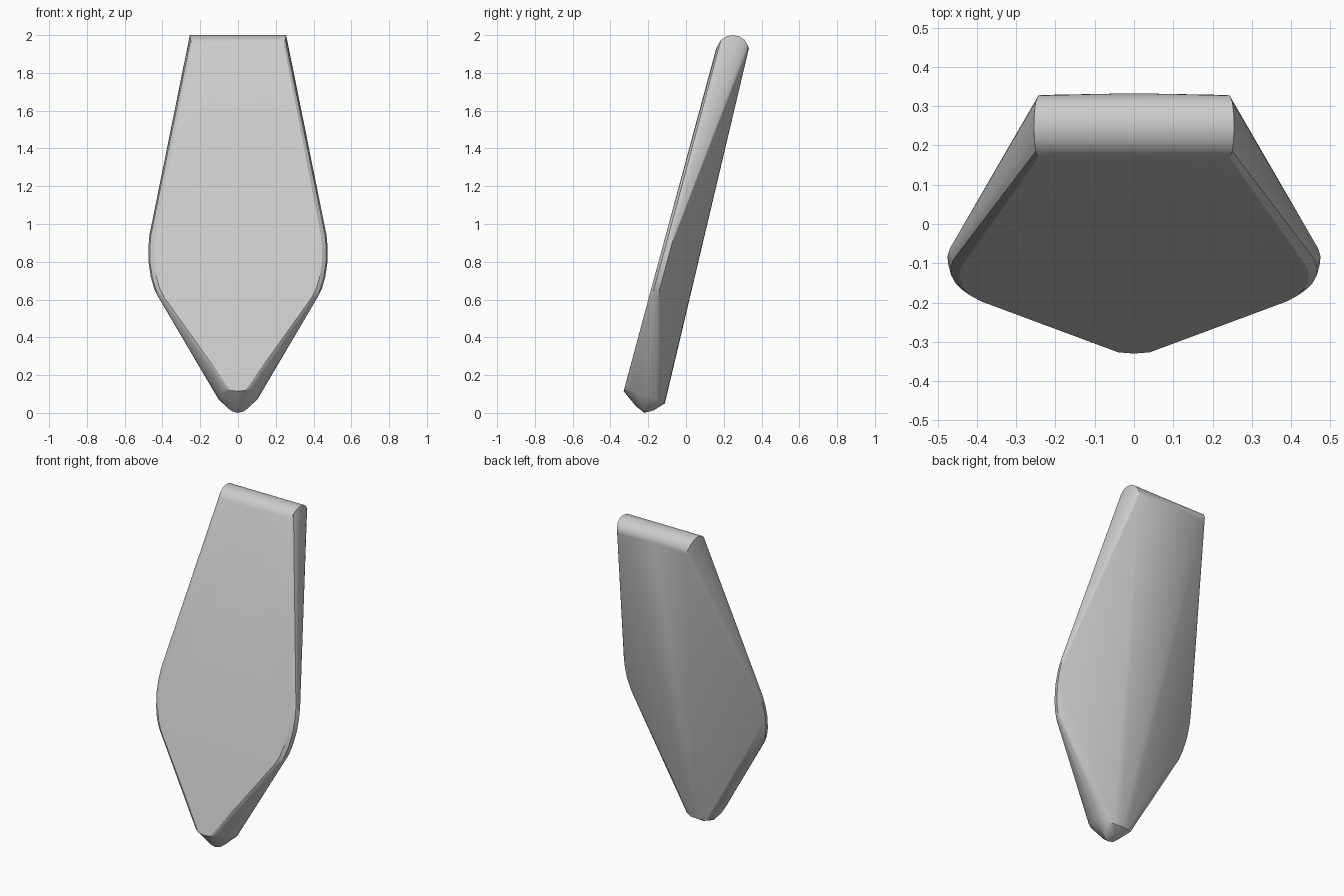
import bpy, bmesh, math

if "Cube" in bpy.data.objects:
    bpy.data.objects.remove(bpy.data.objects["Cube"])

# Front face is a leaning plane: depth of that plane at a given height
def front_y(z):
    return -0.33 + 0.2717 * (z - 0.12)

half = []

# Rounded top edge: arc across the thickness, fuller in the middle
for i in range(9):
    a = math.radians(190 - 25 * i)
    y = 0.248 + 0.082 * math.cos(a)
    z = 1.928 + 0.072 * math.sin(a)
    half.append((0.232 + 0.023 * max(0, math.sin(a)) ** 0.5, y, z))
half += [(0.235, 0.325, 1.92), (0.0, 0.333, 1.93), (0.0, 0.16, 1.93)]

# Rounded shoulders: front rim and outermost rim, (x, z)
for x, z in [(0.469, 0.94), (0.475, 0.87), (0.474, 0.80),
             (0.462, 0.72), (0.445, 0.66), (0.42, 0.61)]:
    half.append((x - 0.03, front_y(z), z))
    half.append((x - 0.008, front_y(z) + 0.015, z))
    half.append((x, front_y(z) + 0.045, z))

# Blunt rounded foot: front lip, back lip, underside
half += [(0.0, -0.33, 0.115), (0.04, -0.327, 0.12), (0.07, -0.312, 0.13),
         (0.0, -0.112, 0.05), (0.05, -0.115, 0.05), (0.085, -0.13, 0.057),
         (0.103, -0.16, 0.072), (0.11, -0.20, 0.09), (0.095, -0.26, 0.10),
         (0.05, -0.20, 0.022), (0.0, -0.22, 0.0), (0.0, -0.17, 0.014),
         (0.03, -0.22, 0.008), (0.0, -0.265, 0.035)]

# Slab: mirrored points wrapped in a convex skin
bm = bmesh.new()
for x, y, z in half:
    bm.verts.new((x, y, z))
    if x > 0:
        bm.verts.new((-x, y, z))
res = bmesh.ops.convex_hull(bm, input=bm.verts[:])
junk = {g for g in res["geom_interior"] + res["geom_unused"]
        if isinstance(g, bmesh.types.BMVert)}
bmesh.ops.delete(bm, geom=list(junk), context='VERTS')
bmesh.ops.recalc_face_normals(bm, faces=bm.faces[:])
mesh = bpy.data.meshes.new("tapered_slab")
bm.to_mesh(mesh)
bm.free()
slab = bpy.data.objects.new("tapered_slab", mesh)
bpy.context.collection.objects.link(slab)

# Smooth rounded edges, keep sharp creases
bpy.context.view_layer.objects.active = slab
slab.select_set(True)
bpy.ops.object.shade_smooth_by_angle(angle=math.radians(30))
